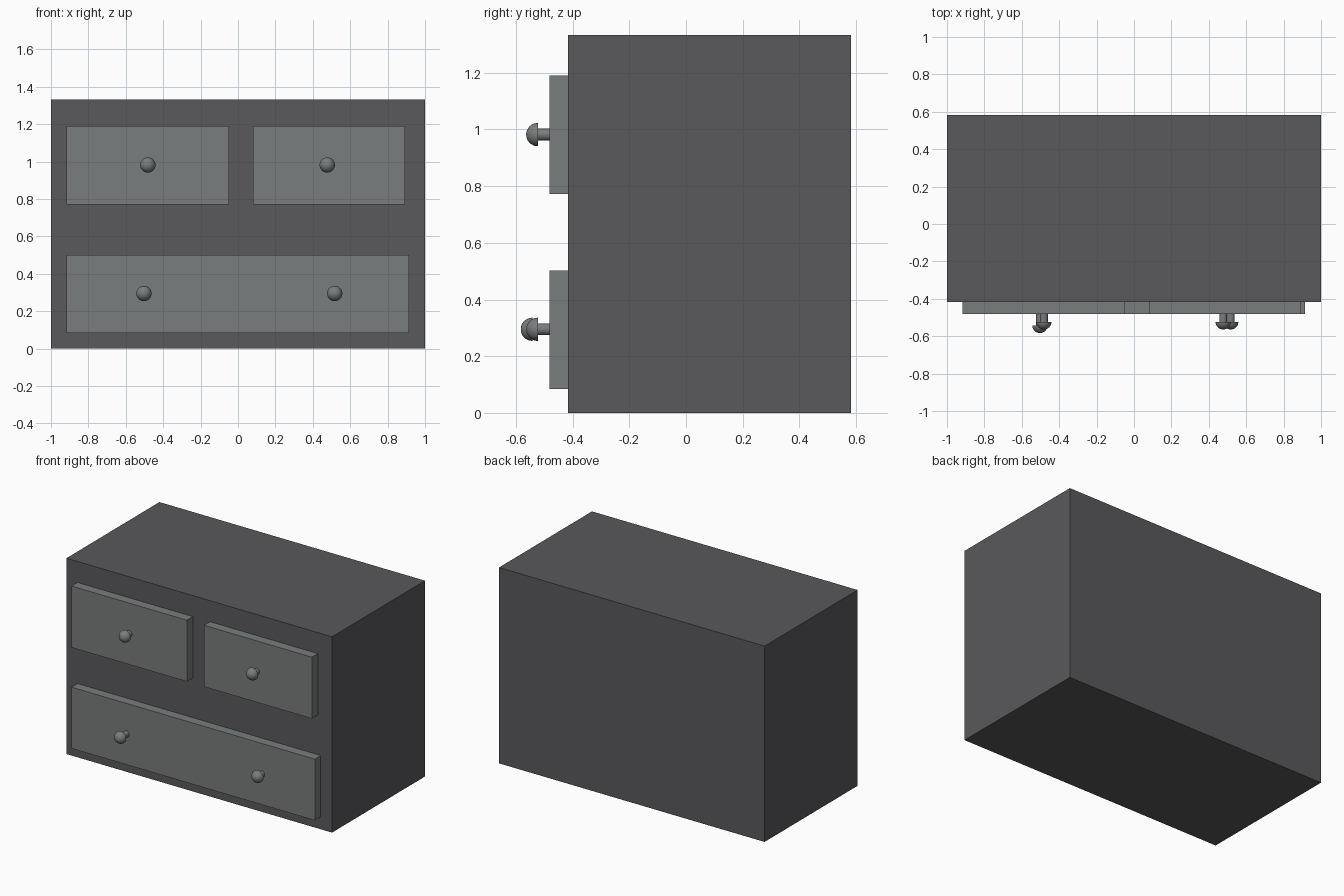
import bpy, bmesh, math
from mathutils import Matrix, Vector

if "Cube" in bpy.data.objects:
    bpy.data.objects.remove(bpy.data.objects["Cube"])

BODY_FRONT, BODY_BACK = -0.417, 0.583
DRAWER_FRONT = -0.481
KNOB_R, STEM_R = 0.041, 0.021


def material(name, color):
    m = bpy.data.materials.new(name)
    m.diffuse_color = (*color, 1)
    m.use_nodes = True
    m.node_tree.nodes["Principled BSDF"].inputs["Base Color"].default_value = m.diffuse_color
    return m


def add_object(name, bm, mat):
    mesh = bpy.data.meshes.new(name)
    bmesh.ops.recalc_face_normals(bm, faces=bm.faces)
    bm.to_mesh(mesh)
    bm.free()
    mesh.materials.append(mat)
    obj = bpy.data.objects.new(name, mesh)
    bpy.context.collection.objects.link(obj)
    return obj


def box(name, lo, hi, mat):
    lo, hi = Vector(lo), Vector(hi)
    bm = bmesh.new()
    bmesh.ops.create_cube(bm, size=1, matrix=Matrix.Translation((lo + hi) / 2)
                          @ Matrix.Diagonal((*(hi - lo), 1)))
    return add_object(name, bm, mat)


def knob(name, x, z, back_y, mat):
    # Stem and half-dome profile, turned about the y axis
    profile = [(0, DRAWER_FRONT + 0.005), (STEM_R, DRAWER_FRONT + 0.005), (STEM_R, back_y)]
    for i in range(9):
        a = math.pi / 2 * i / 8
        profile.append((KNOB_R * math.cos(a), back_y - KNOB_R * math.sin(a)))
    bm = bmesh.new()
    verts = [bm.verts.new((x + r, y, z)) for r, y in profile]
    edges = [bm.edges.new(pair) for pair in zip(verts, verts[1:])]
    bmesh.ops.spin(bm, geom=verts + edges, cent=(x, 0, z), axis=(0, 1, 0),
                   angle=math.tau, steps=32)
    bmesh.ops.remove_doubles(bm, verts=bm.verts, dist=1e-4)
    obj = add_object(name, bm, mat)
    bpy.ops.object.select_all(action='DESELECT')
    obj.select_set(True)
    bpy.context.view_layer.objects.active = obj
    bpy.ops.object.shade_smooth_by_angle(angle=math.radians(40))


dark = material("dark_grey", (0.1, 0.1, 0.107))
mid = material("mid_grey", (0.19, 0.205, 0.205))

# Cabinet body
box("cabinet_body", (-1, BODY_FRONT, 0), (1, BODY_BACK, 1.333), dark)

# Drawer fronts: name, x range, z range
for name, x0, x1, z0, z1 in [
    ("top_left_drawer", -0.918, -0.048, 0.772, 1.19),
    ("top_right_drawer", 0.08, 0.893, 0.772, 1.19),
    ("bottom_drawer", -0.918, 0.915, 0.085, 0.502),
]:
    box(name, (x0, DRAWER_FRONT, z0), (x1, BODY_FRONT + 0.005, z1), mid)

# Knobs: the lower left one sticks out slightly further
for name, x, z, back_y in [
    ("top_left_knob", -0.482, 0.982, -0.523),
    ("top_right_knob", 0.477, 0.982, -0.523),
    ("bottom_left_knob", -0.503, 0.295, -0.542),
    ("bottom_right_knob", 0.517, 0.295, -0.523),
]:
    knob(name, x, z, back_y, mid)
